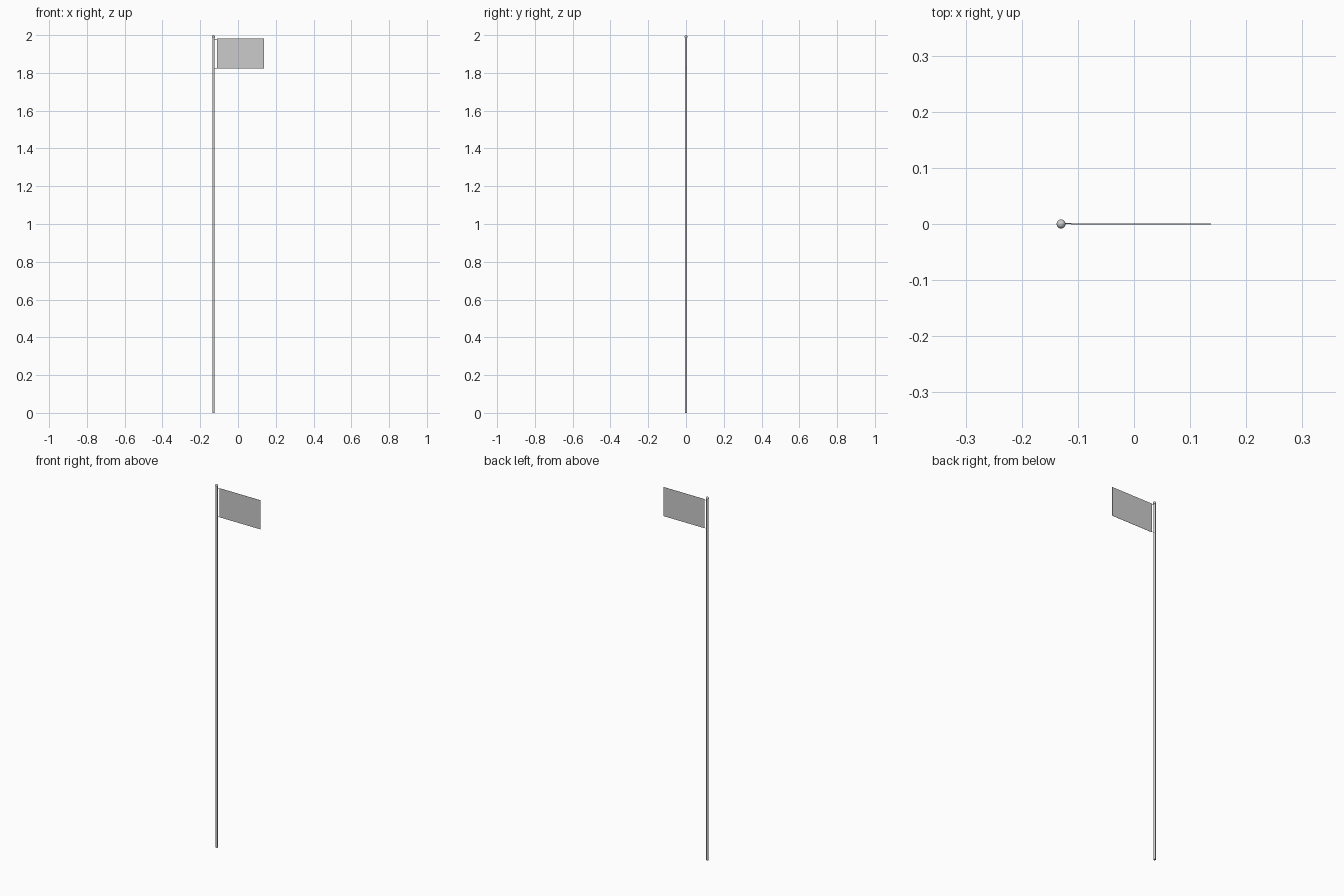
import bpy, math

if "Cube" in bpy.data.objects:
    bpy.data.objects.remove(bpy.data.objects["Cube"])

POLE_X = -0.13


def cylinder(name, radius, depth, loc, rot=(0, 0, 0), sides=24):
    bpy.ops.mesh.primitive_cylinder_add(vertices=sides, radius=radius, depth=depth,
                                        location=loc, rotation=rot)
    ob = bpy.context.object
    ob.name = name
    bpy.ops.object.shade_smooth_by_angle()
    return ob


# Tall thin pole
cylinder("pole", 0.006, 1.987, (POLE_X, 0, 1.987 / 2))

# Ball finial
bpy.ops.mesh.primitive_uv_sphere_add(segments=24, ring_count=12, radius=0.008,
                                     location=(POLE_X, 0, 1.992))
bpy.context.object.name = "finial"
bpy.ops.object.shade_smooth()

# Thin flat flag
bpy.ops.mesh.primitive_cube_add(size=1, location=(0.0125, 0, 1.902))
flag = bpy.context.object
flag.name = "flag"
flag.scale = (0.249, 0.001, 0.16)

# Short ties from the pole to the flag corners
for name, z in (("upper_tie", 1.979), ("lower_tie", 1.825)):
    cylinder(name, 0.001, 0.022, (-0.1215, 0.001, z), (0, math.pi / 2, 0), 8)
